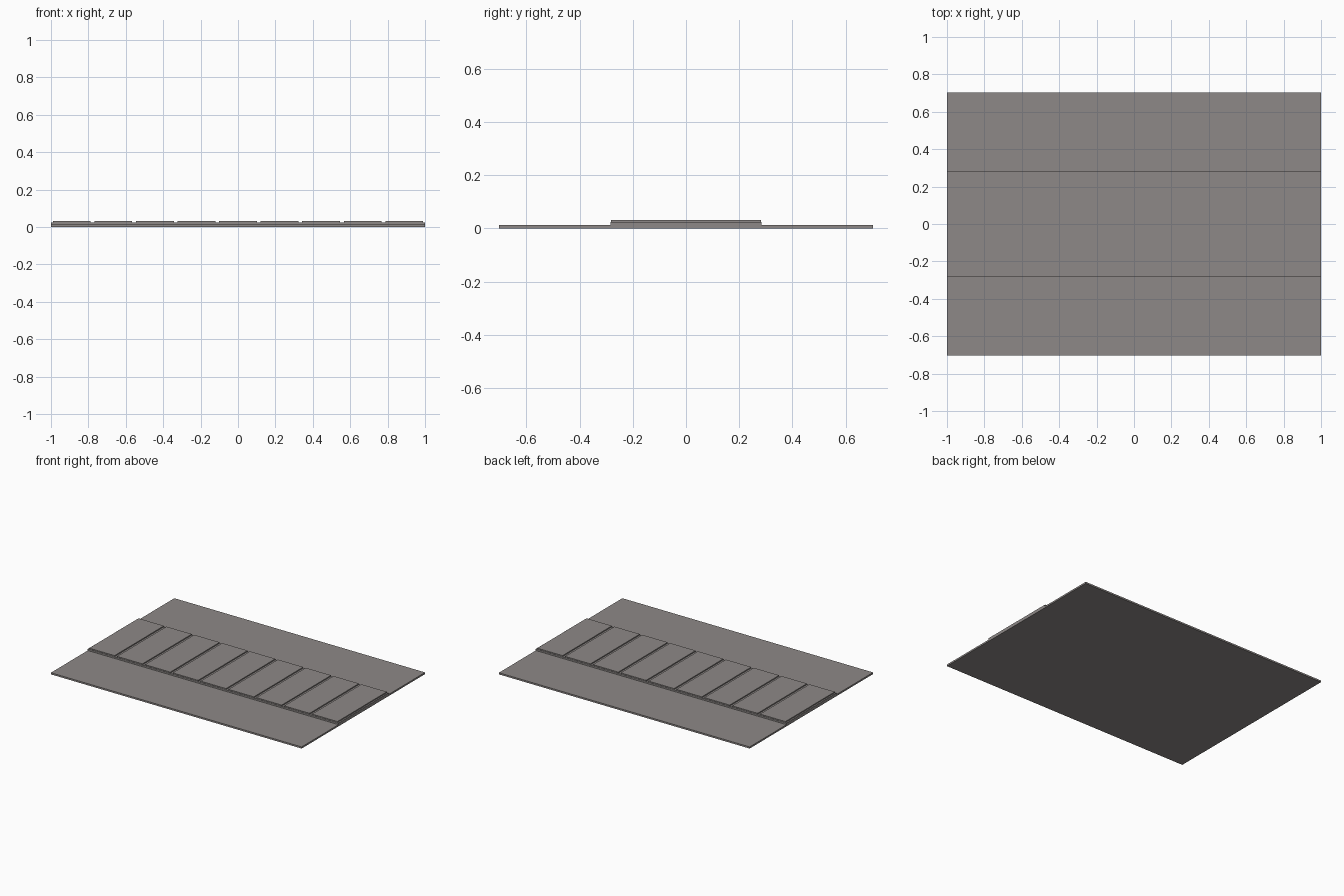
import bpy

if "Cube" in bpy.data.objects:
    bpy.data.objects.remove(bpy.data.objects["Cube"])

# Dark warm grey shared by all parts
stone = bpy.data.materials.new("dark_stone")
stone.diffuse_color = (0.27, 0.25, 0.243, 1)
stone.use_nodes = True
stone.node_tree.nodes["Principled BSDF"].inputs["Base Color"].default_value = stone.diffuse_color


def box(name, x0, x1, y0, y1, z0, z1):
    bpy.ops.mesh.primitive_cube_add(size=1, location=((x0 + x1) / 2, (y0 + y1) / 2, (z0 + z1) / 2))
    ob = bpy.context.object
    ob.name = name
    ob.scale = (x1 - x0, y1 - y0, z1 - z0)
    bpy.ops.object.transform_apply(location=False, rotation=False, scale=True)
    ob.data.materials.append(stone)
    return ob


# Wide flat ground slab
box("base_slab", -1, 1, -0.703, 0.703, 0, 0.012)

# Raised strip running along the middle
box("raised_strip", -1, 1, -0.284, 0.284, 0.012, 0.023)

# Row of nine thin panels on the strip
COUNT = 9
PITCH = 2 / COUNT
WIDTH = 0.202
for i in range(COUNT):
    cx = -1 + PITCH * (i + 0.5)
    box(f"panel_{i + 1}", cx - WIDTH / 2, cx + WIDTH / 2, -0.281, 0.281, 0.023, 0.031)
